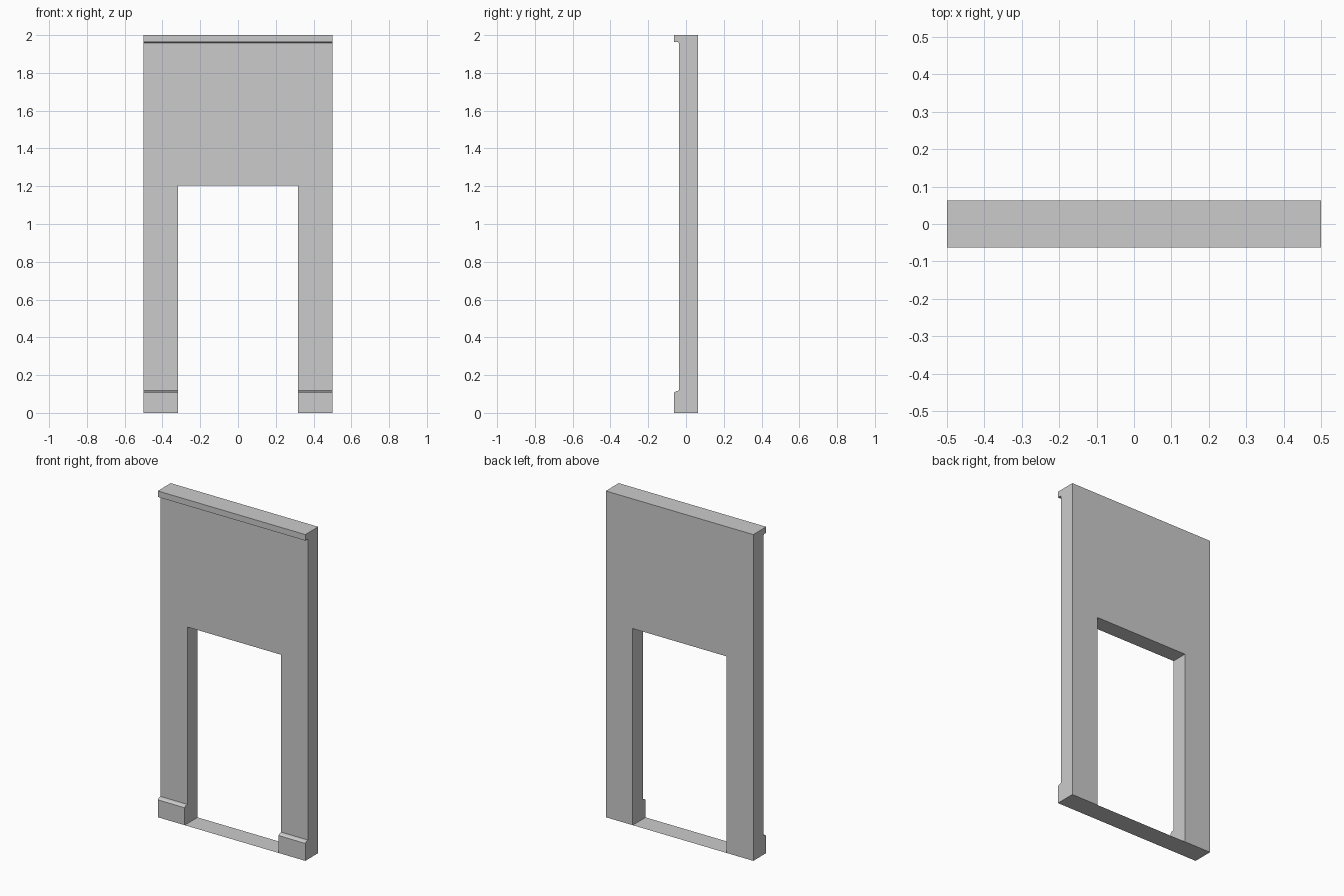
import bpy, bmesh

if "Cube" in bpy.data.objects:
    bpy.data.objects.remove(bpy.data.objects["Cube"])

HALF_W, DEPTH, FACE = 0.5, 0.0625, -0.037
DOOR_HALF, DOOR_TOP = 0.318, 1.205


def make_object(name, bm):
    bmesh.ops.recalc_face_normals(bm, faces=bm.faces)
    mesh = bpy.data.meshes.new(name)
    bm.to_mesh(mesh)
    bm.free()
    obj = bpy.data.objects.new(name, mesh)
    bpy.context.collection.objects.link(obj)
    return obj


def extrude_profile(name, profile, half_width):
    """Extrude a closed (y, z) outline along x, centred on x = 0."""
    bm = bmesh.new()
    face = bm.faces.new([bm.verts.new((-half_width, y, z)) for y, z in profile])
    ext = bmesh.ops.extrude_face_region(bm, geom=[face])["geom"]
    moved = [v for v in ext if isinstance(v, bmesh.types.BMVert)]
    bmesh.ops.translate(bm, verts=moved, vec=(2 * half_width, 0, 0))
    return make_object(name, bm)


# Wall section with skirting at the foot and a small cornice at the top
wall = extrude_profile("doorway_wall", [
    (DEPTH, 0), (DEPTH, 2), (-DEPTH, 2),
    (-DEPTH, 1.963), (-0.042, 1.963), (FACE, 1.958),
    (FACE, 0.118), (-0.053, 0.115), (-DEPTH, 0.107), (-DEPTH, 0),
], HALF_W)

# Door opening cut through the wall and skirting
cutter = extrude_profile("door_cutter", [
    (-0.2, -0.1), (0.2, -0.1), (0.2, DOOR_TOP), (-0.2, DOOR_TOP)], DOOR_HALF)
cutter.hide_render = True
cut = wall.modifiers.new("door_opening", "BOOLEAN")
cut.operation = "DIFFERENCE"
cut.solver = "EXACT"
cut.object = cutter
bpy.context.view_layer.objects.active = wall
wall.select_set(True)
bpy.ops.object.modifier_apply(modifier=cut.name)
bpy.data.objects.remove(cutter)

# Flat threshold sheet across the opening
bm = bmesh.new()
bm.faces.new([bm.verts.new((x, y, 0)) for x, y in (
    (-DOOR_HALF, -DEPTH), (DOOR_HALF, -DEPTH),
    (DOOR_HALF, DEPTH), (-DOOR_HALF, DEPTH))])
make_object("threshold", bm)
